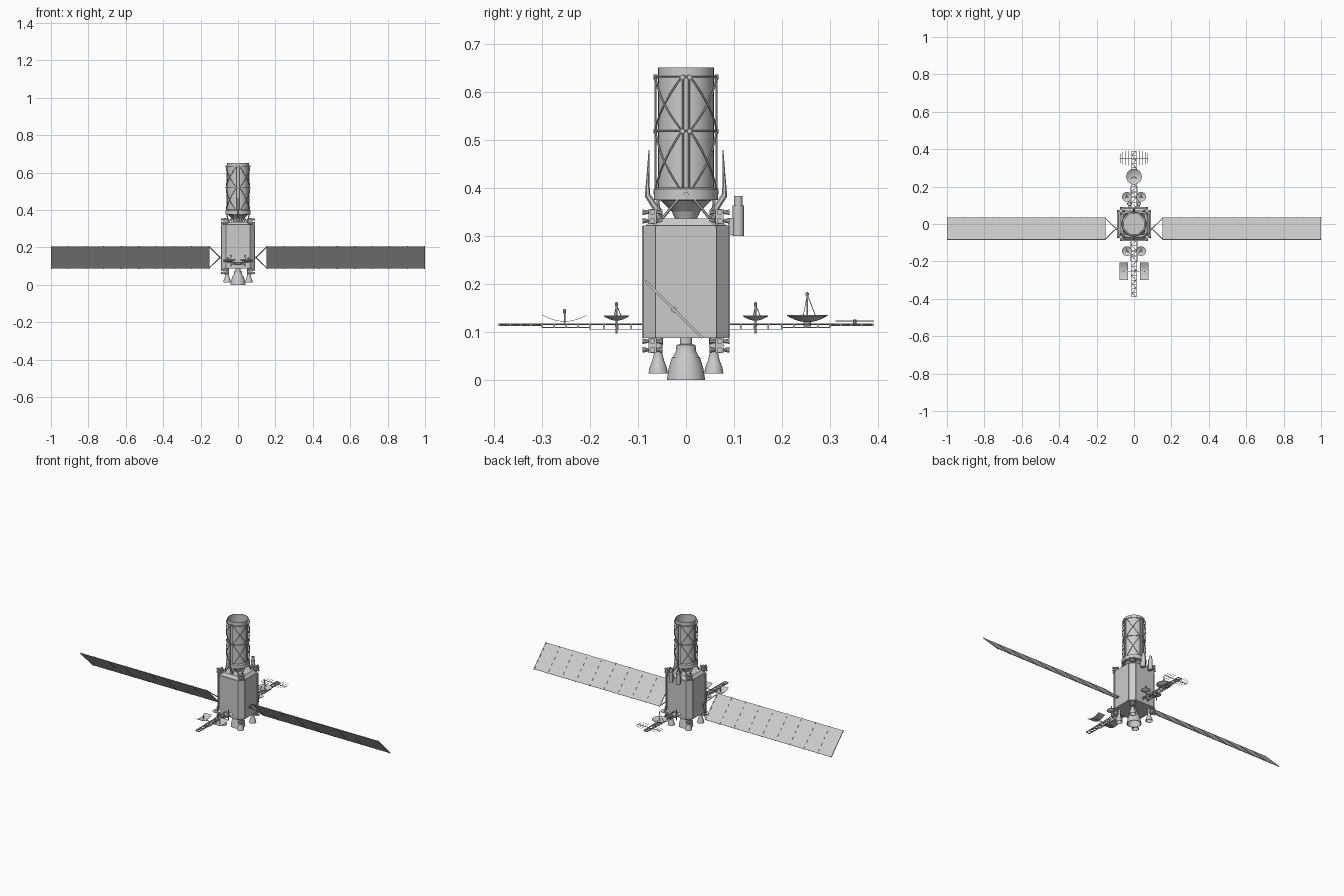
import bpy, bmesh, math
from mathutils import Vector, Matrix

if "Cube" in bpy.data.objects:
    bpy.data.objects.remove(bpy.data.objects["Cube"])

grey = bpy.data.materials.new("satellite grey")
grey.use_nodes = True
grey.diffuse_color = (0.6, 0.6, 0.6, 1)
grey.node_tree.nodes["Principled BSDF"].inputs["Base Color"].default_value = (0.6, 0.6, 0.6, 1)
SIDES = (-1, 1)


def finish(name, bm):
    """Turn a bmesh into an object, smooth with sharp creases."""
    bmesh.ops.recalc_face_normals(bm, faces=bm.faces)
    for f in bm.faces:
        f.smooth = True
    for e in bm.edges:
        e.smooth = len(e.link_faces) == 2 and e.calc_face_angle(0) < math.radians(32)
    me = bpy.data.meshes.new(name)
    bm.to_mesh(me)
    bm.free()
    me.materials.append(grey)
    ob = bpy.data.objects.new(name, me)
    bpy.context.collection.objects.link(ob)
    return ob


def box(bm, centre, size, rot=Matrix()):
    m = Matrix.Translation(centre) @ rot @ Matrix.Diagonal((*size, 1))
    bmesh.ops.create_cube(bm, size=1, matrix=m)


def rod(bm, a, b, r, r2=None, n=6):
    a, b = Vector(a), Vector(b)
    d = b - a
    m = Matrix.Translation((a + b) / 2) @ d.to_track_quat('Z', 'Y').to_matrix().to_4x4()
    bmesh.ops.create_cone(bm, cap_ends=True, segments=n, radius1=r,
                          radius2=r if r2 is None else r2, depth=d.length, matrix=m)


def path(bm, points, r):
    for a, b in zip(points, points[1:]):
        rod(bm, a, b, r, n=5)


def lathe(bm, profile, x=0, y=0, n=32):
    """Spin (radius, z) points about a vertical axis."""
    rings = []
    for r, z in profile:
        if r == 0:
            rings.append([bm.verts.new((x, y, z))] * n)
        else:
            rings.append([bm.verts.new((x + r * math.cos(math.tau * i / n),
                                        y + r * math.sin(math.tau * i / n), z)) for i in range(n)])
    for lo, hi in zip(rings, rings[1:]):
        for i in range(n):
            j = (i + 1) % n
            bm.faces.new(dict.fromkeys((lo[i], lo[j], hi[j], hi[i])))


def polar(r, degrees, z):
    a = math.radians(degrees)
    return (r * math.cos(a), r * math.sin(a), z)


# Chamfered body with a stepped roof
bm = bmesh.new()
outline = [(.09, -.06), (.09, .06), (.06, .09), (-.06, .09),
           (-.09, .06), (-.09, -.06), (-.06, -.09), (.06, -.09)]
levels = [(1, .088), (1, .322), (.93, .322), (.78, .337)]
rings = [[bm.verts.new((x * s, y * s, z)) for x, y in outline] for s, z in levels]
bm.faces.new(rings[0])
bm.faces.new(rings[-1])
for lo, hi in zip(rings, rings[1:]):
    for i in range(8):
        j = (i + 1) % 8
        bm.faces.new((lo[i], lo[j], hi[j], hi[i]))
for i in range(4):
    rot = Matrix.Rotation(i * math.pi / 2, 4, 'Z')
    for s in SIDES:
        box(bm, rot @ Vector((.0905, s * .059, .205)), (.003, .009, .232), rot)
finish("body", bm)

# Telescope barrel, open at the top, with collar and lower cone
bm = bmesh.new()
lathe(bm, [(0, .35), (.028, .35), (.052, .374), (.067, .376), (.067, .398), (.058, .402),
           (.058, .652), (.055, .652), (.055, .43), (0, .43)], n=40)
lathe(bm, [(.022, .335), (.03, .352)], n=20)
finish("telescope_barrel", bm)

# Lattice around the barrel: hoops, paired uprights, crossed braces
bm = bmesh.new()
R, heights = .064, (.392, .519, .632)
for z in heights:
    path(bm, [polar(R, a, z) for a in range(0, 361, 10)], .002)
for q in range(0, 360, 90):
    for off in (-6, 6):
        rod(bm, polar(R, q + off, heights[0]), polar(R, q + off, heights[-1]), .002)
        for z in heights:
            rod(bm, polar(.06, q + off, z), polar(.068, q + off, z), .005, n=8)
    for z0, z1 in zip(heights, heights[1:]):
        for lo, hi in ((z0, z1), (z1, z0)):
            path(bm, [polar(R, q + 8 + 74 * t / 6, lo + (hi - lo) * t / 6) for t in range(7)], .002)
finish("telescope_lattice", bm)

# Mount struts between body and barrel collar
bm = bmesh.new()
for q in range(45, 360, 90):
    for off in (-32, 32):
        rod(bm, polar(.075, q, .333), polar(.061, q + off, .38), .003)
finish("mount_struts", bm)

# Tapered whip antennas on brackets
bm = bmesh.new()
for s in SIDES:
    rod(bm, (0, s * .055, .335), (0, s * .06, .358), .008)
    rod(bm, (0, s * .06, .355), (0, s * .08, .385), .007, .006)
    rod(bm, (0, s * .08, .382), (0, s * .08, .412), .006, .0035)
    rod(bm, (0, s * .08, .41), (0, s * .077, .48), .0035, .001)
finish("whip_antennas", bm)

# Star trackers on the back
bm = bmesh.new()
for s in SIDES:
    lathe(bm, [(0, .3), (.012, .3), (.012, .364), (.009, .364), (.009, .384),
               (.007, .384), (.007, .365), (0, .365)], s * .025, .109, 16)
    box(bm, (s * .025, .094, .32), (.012, .012, .035))
finish("star_trackers", bm)

# Attitude thruster clusters on the corners, above and below
bm = bmesh.new()
for sx in SIDES:
    for sy in SIDES:
        for zc in (.341, .072):
            box(bm, (sx * .07, sy * .07, zc), (.017, .017, .032))
            for dz in (-.009, .009):
                for d in (Vector((1, 0, 0)), Vector((0, 1, 0))):
                    for s in SIDES:
                        c = Vector((sx * .07, sy * .07, zc + dz))
                        rod(bm, c + d * s * .007, c + d * s * .021, .003, .006, 10)
finish("thruster_clusters", bm)

# Main engine and four small engine bells
bm = bmesh.new()
lathe(bm, [(.013, .09), (.013, .075), (.02, .073), (.021, .06), (.027, .048), (.029, .048),
           (.036, .025), (.04, .0), (.037, 0), (.033, .025), (.018, .055), (0, .06)])
finish("main_engine", bm)
bm = bmesh.new()
for sx in SIDES:
    for sy in SIDES:
        lathe(bm, [(.01, .09), (.009, .055), (.012, .042), (.018, .026), (.02, .014),
                   (.018, .014), (.015, .026), (.008, .045), (0, .047)], sx * .058, sy * .058, 20)
finish("small_engines", bm)

# Tilted solar wings: panels, ribs and triangular yokes
tilt = Matrix.Rotation(math.radians(-45), 4, 'X')
centre = Vector((0, -.025, .147))
for s, side in ((1, "left"), (-1, "right")):
    bm = bmesh.new()
    pitch = (1 - .155) / 9
    for i in range(9):
        box(bm, centre + Vector((s * (.155 + pitch * (i + .5)), 0, 0)),
            (pitch - .006, .165, .003), tilt)
    finish(side + "_solar_panels", bm)
    bm = bmesh.new()
    for i in range(10):
        x = min(.155 + pitch * i, .997)
        box(bm, centre + Vector((s * x, 0, 0)), (.006, .168, .005), tilt)
    hub = centre + Vector((s * .096, 0, 0))
    rod(bm, centre + Vector((s * .085, 0, 0)), hub, .006, n=12)
    for v in SIDES:
        rod(bm, hub, centre + Vector((s * .153, v * .056, -v * .056)), .003)
    finish(side + "_wing_frame", bm)

# Ladder booms fore and aft, in three narrowing sections
for s, side in ((-1, "front"), (1, "back")):
    bm = bmesh.new()
    for y0, y1, w, z0 in ((.085, .2, .016, .105), (.2, .3, .014, .109), (.3, .389, .012, .113)):
        steps = 4
        for i in range(steps + 1):
            y = s * (y0 + (y1 - y0) * i / steps)
            box(bm, (0, y, (z0 + .118) / 2), (w * 2, .003, .118 - z0))
        for x in (-w, w):
            box(bm, (x, s * (y0 + y1) / 2, .117), (.003, y1 - y0, .003))
            box(bm, (x, s * (y0 + y1) / 2, z0 + .001), (.002, y1 - y0, .002))
        for i in range(steps):
            a, b = (s * (y0 + (y1 - y0) * k / steps) for k in (i, i + 1))
            flip = 1 if i % 2 else -1
            rod(bm, (-w * flip, a, .116), (w * flip, b, .116), .0012, n=4)
    finish(side + "_boom", bm)


def dish(bm, x, y, z, r, depth, feed):
    """Bowl opening upward with a feed mast and tripod."""
    curve = [(r * t / 5, z + depth * (t / 5) ** 2) for t in range(6)]
    lathe(bm, curve + [(a, b + .0015) for a, b in reversed(curve)], x, y, 24)
    rod(bm, (x, y, z), (x, y, feed), .0018)
    rod(bm, (x, y, feed - .008), (x, y, feed - .002), .0035, n=8)
    for k in range(3):
        a = k * math.tau / 3 + math.pi / 2
        rod(bm, (x + r * .5 * math.cos(a), y + r * .5 * math.sin(a), z + depth * .25),
            (x, y, feed - .006), .0008, n=4)


# Four small dishes beside the booms and one large dish at the back
bm = bmesh.new()
for y in (-.145, .145):
    rod(bm, (-.037, y, .113), (.037, y, .113), .003)
    for x in (-.038, .038):
        dish(bm, x, y, .124, .026, .009, .163)
        rod(bm, (x, y, .097), (x, y, .126), .0025)
finish("small_dishes", bm)
bm = bmesh.new()
dish(bm, 0, .253, .121, .042, .013, .184)
rod(bm, (0, .253, .112), (0, .253, .123), .008, n=12)
finish("large_dish", bm)

# Pair of curved rectangular reflectors on the front boom
bm = bmesh.new()
for s in SIDES:
    rows = []
    for i in range(9):
        t = i / 4 - 1
        rows.append([bm.verts.new((s * x, -.253 + .046 * t, .122 + .013 * t * t + dz))
                     for x, dz in ((.032, 0), (.078, 0), (.078, .001), (.032, .001))])
    for a, b in zip(rows, rows[1:]):
        for k in range(4):
            m = (k + 1) % 4
            bm.faces.new((a[k], a[m], b[m], b[k]))
    bm.faces.new(rows[0])
    bm.faces.new(rows[-1])
    rod(bm, (s * .055, -.253, .118), (s * .055, -.253, .148), .0018)
    rod(bm, (s * .055, -.253, .139), (s * .055, -.253, .147), .003, n=8)
rod(bm, (-.06, -.253, .119), (.06, -.253, .119), .0025)
finish("rectangular_reflectors", bm)

# Comb antenna across the end of the back boom
bm = bmesh.new()
rod(bm, (-.078, .352, .122), (.078, .352, .122), .002)
rod(bm, (0, .352, .115), (0, .352, .126), .004, n=8)
for s in SIDES:
    for x, half in ((.03, .04), (.045, .037), (.06, .034), (.074, .026)):
        rod(bm, (s * x, .352 - half, .123), (s * x, .352 + half, .123), .0012, n=4)
finish("comb_antenna", bm)
